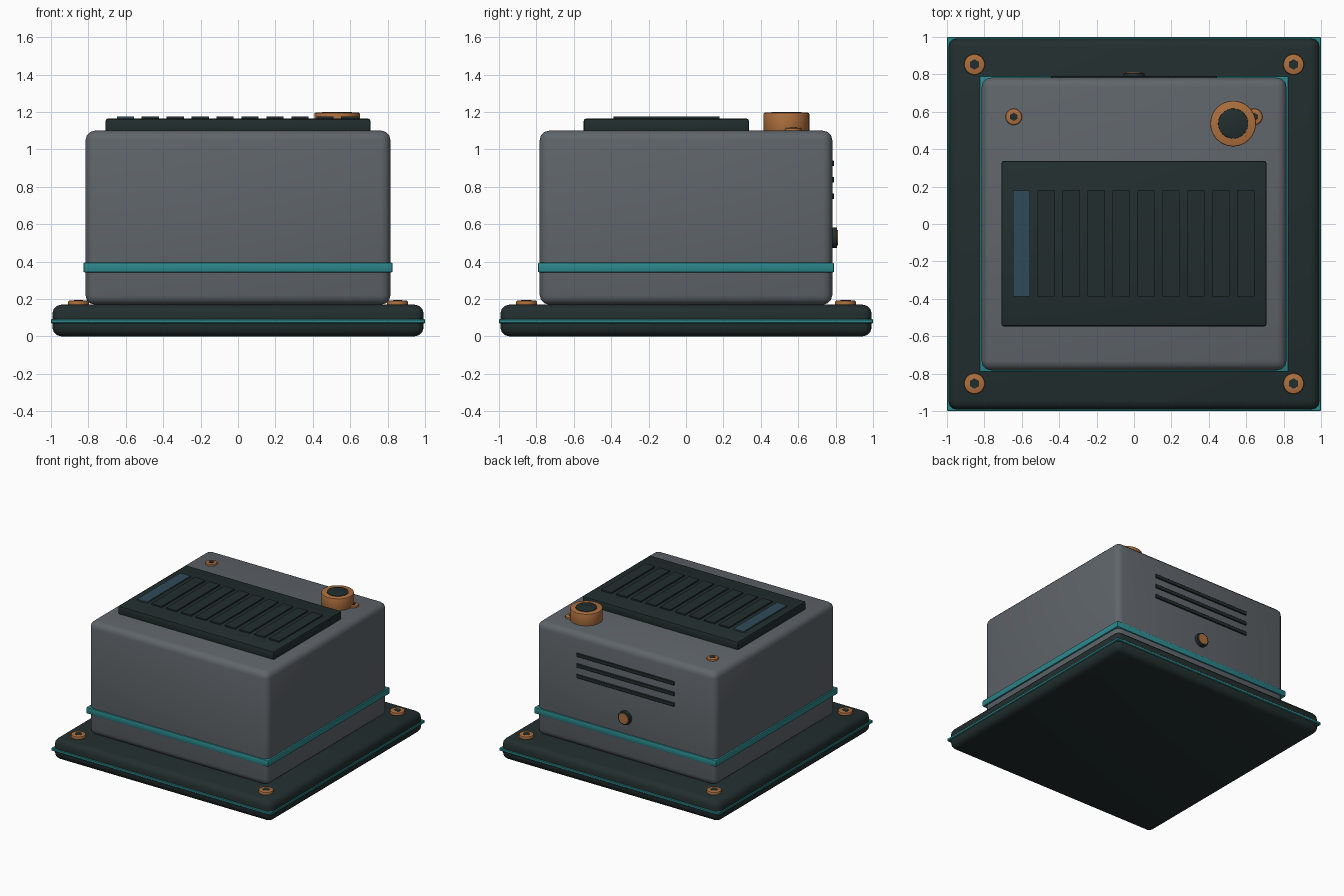
import bpy, math

if "Cube" in bpy.data.objects:
    bpy.data.objects.remove(bpy.data.objects["Cube"])

def mat(name, r, g, b):
    m = bpy.data.materials.new(name)
    m.diffuse_color = (r, g, b, 1)
    m.use_nodes = True
    m.node_tree.nodes["Principled BSDF"].inputs["Base Color"].default_value = m.diffuse_color
    return m

GREY = mat("slate grey", 0.115, 0.13, 0.145)
DARK = mat("dark charcoal", 0.016, 0.027, 0.027)
TEAL = mat("teal", 0.025, 0.24, 0.26)
COPPER = mat("copper", 0.42, 0.16, 0.048)
BLUE = mat("dim blue", 0.028, 0.07, 0.095)

def finish(o, name, m, bevel, segs):
    o.name = name
    o.data.materials.append(m)
    if bevel:
        b = o.modifiers.new("bevel", 'BEVEL')
        b.width, b.segments, b.limit_method = bevel, segs, 'ANGLE'
        bpy.ops.object.modifier_apply(modifier="bevel")
    bpy.ops.object.shade_smooth_by_angle(angle=math.radians(35))
    return o

def box(name, m, x, y, z, bevel=0, segs=2):
    """Box from (min, max) ranges on each axis."""
    bpy.ops.mesh.primitive_cube_add(size=1, location=[sum(r) / 2 for r in (x, y, z)])
    o = bpy.context.object
    o.scale = [r[1] - r[0] for r in (x, y, z)]
    bpy.ops.object.transform_apply(location=False, rotation=False, scale=True)
    return finish(o, name, m, bevel, segs)

def disc(name, m, loc, r, h, sides=32, bevel=0, back=False):
    """Cylinder centred at loc, upright or facing the back."""
    bpy.ops.mesh.primitive_cylinder_add(vertices=sides, radius=r, depth=h, location=loc,
                                        rotation=(math.pi / 2 if back else 0, 0, 0))
    return finish(bpy.context.object, name, m, bevel, 2)

def screw(name, x, y, z, r, h):
    disc(name, COPPER, (x, y, z + h / 2 - 0.005), r, h + 0.01, 24, 0.008)
    disc(name + "_socket", DARK, (x, y, z + h - 0.002), r * 0.5, 0.008, 6)

# Base plate with its teal seam
box("base_plate", DARK, (-0.993, 0.993), (-0.993, 0.993), (0, 0.17), 0.05, 3)
box("base_seam", TEAL, (-1, 1), (-1, 1), (0.07, 0.092), 0.004, 1)

# Housing with its teal band
box("housing", GREY, (-0.815, 0.815), (-0.782, 0.782), (0.17, 1.1), 0.05, 3)
box("housing_band", TEAL, (-0.827, 0.827), (-0.792, 0.792), (0.342, 0.394), 0.008, 2)

# Screws on the base corners and the housing top
for i, (sx, sy) in enumerate([(-1, -1), (1, -1), (1, 1), (-1, 1)]):
    screw(f"base_screw_{i}", sx * 0.853, sy * 0.853, 0.17, 0.056, 0.022)
for sx in (-1, 1):
    screw("top_screw", sx * 0.643, 0.573, 1.1, 0.044, 0.015)

# Raised top panel with ten slats, the first one tinted
box("top_panel", DARK, (-0.708, 0.708), (-0.547, 0.337), (1.09, 1.164), 0.012, 2)
for i in range(10):
    x = -0.602 + i * 0.1333
    box(f"panel_slat_{i}", DARK if i else BLUE, (x - 0.046, x + 0.046),
        (-0.387, 0.178), (1.16, 1.175))

# Round knob
disc("knob", COPPER, (0.53, 0.537, 1.143), 0.122, 0.106, 48, 0.006)
disc("knob_cap", DARK, (0.53, 0.537, 1.19), 0.08, 0.022, 48, 0.003)

# Rear vent slots and socket
for z in (0.925, 0.838, 0.75):
    box("rear_vent", DARK, (-0.445, 0.445), (0.77, 0.792), (z - 0.015, z + 0.015), 0.003, 1)
disc("rear_socket", DARK, (0, 0.79, 0.528), 0.055, 0.036, 32, 0.004, True)
disc("rear_socket_contact", COPPER, (0, 0.808, 0.528), 0.042, 0.008, 32, 0, True)
